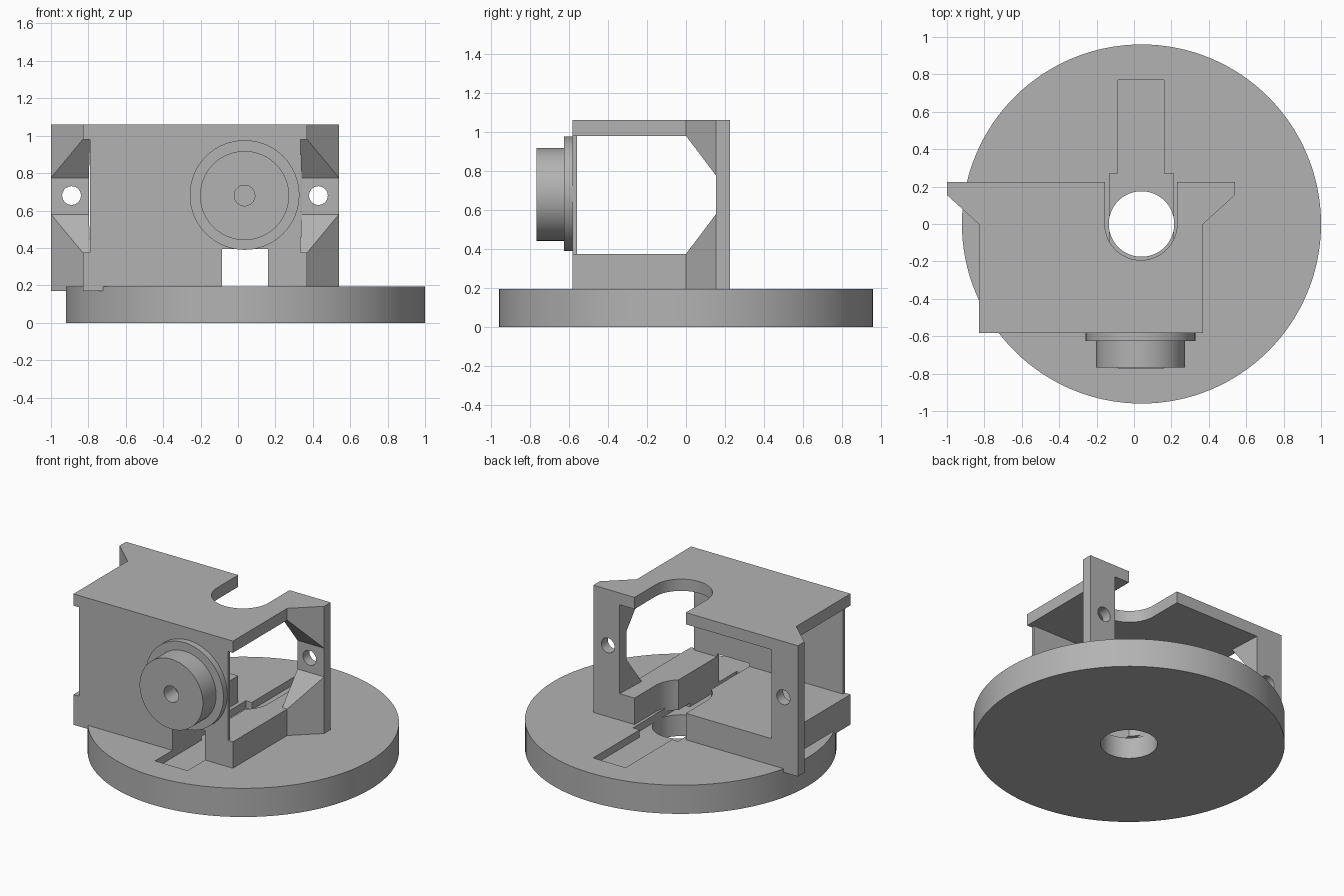
import bpy, bmesh, math

cube = bpy.data.objects.get("Cube")
if cube:
    bpy.data.objects.remove(cube, do_unlink=True)

grey = bpy.data.materials.new("plain grey")
grey.use_nodes = True
COLOUR = (0.45, 0.45, 0.45, 1)
grey.diffuse_color = COLOUR
grey.node_tree.nodes["Principled BSDF"].inputs["Base Color"].default_value = COLOUR

CX = 0.04        # axis of the base and the knob
HOLE_Z = 0.68    # height of knob and bolt holes


def prism(name, points, axis, lo, hi):
    """Extrude a closed 2D profile along an axis."""
    place = {"X": lambda a, b, h: (h, a, b),
             "Y": lambda a, b, h: (a, h, b),
             "Z": lambda a, b, h: (a, b, h)}[axis]
    bm = bmesh.new()
    low = [bm.verts.new(place(a, b, lo)) for a, b in points]
    high = [bm.verts.new(place(a, b, hi)) for a, b in points]
    bm.faces.new(low)
    bm.faces.new(high)
    for i in range(len(points)):
        j = (i + 1) % len(points)
        bm.faces.new((low[i], low[j], high[j], high[i]))
    bmesh.ops.recalc_face_normals(bm, faces=bm.faces)
    mesh = bpy.data.meshes.new(name)
    bm.to_mesh(mesh)
    bm.free()
    mesh.materials.append(grey)
    ob = bpy.data.objects.new(name, mesh)
    bpy.context.collection.objects.link(ob)
    return ob


def rect(a0, a1, b0, b1):
    return [(a0, b0), (a1, b0), (a1, b1), (a0, b1)]


def arc(a, b, r, start=0, sweep=360, n=96):
    count = n if sweep == 360 else n + 1
    angles = [math.radians(start + sweep * i / n) for i in range(count)]
    return [(a + r * math.cos(t), b + r * math.sin(t)) for t in angles]


def activate(ob):
    bpy.ops.object.select_all(action="DESELECT")
    ob.select_set(True)
    bpy.context.view_layer.objects.active = ob


def cut(ob, points, axis, lo, hi):
    """Subtract an extruded profile from an object."""
    cutter = prism("cutter", points, axis, lo, hi)
    cutter.hide_render = True
    mod = ob.modifiers.new("cut", "BOOLEAN")
    mod.operation = "DIFFERENCE"
    mod.solver = "EXACT"
    mod.object = cutter
    activate(ob)
    bpy.ops.object.modifier_apply(modifier=mod.name)
    bpy.data.objects.remove(cutter, do_unlink=True)


# Round base with centre hole and a shallow stepped groove
base = prism("round_base", arc(CX, 0, 0.96, n=128), "Z", 0, 0.195)
groove = [(-0.085, -0.77), (0.16, -0.77), (0.16, -0.27), (0.21, -0.27),
          (0.21, 0.27), (0.16, 0.27), (0.16, 0.77), (-0.085, 0.77),
          (-0.085, 0.27), (-0.13, 0.27), (-0.13, -0.27), (-0.085, -0.27)]
cut(base, groove, "Z", 0.145, 0.3)
cut(base, arc(CX, 0, 0.175), "Z", -0.1, 0.3)

# Bracket outline with flared rear wings and a U notch
outline = [(-1, 0.225), (-1, 0.155), (-0.83, 0), (-0.83, -0.583),
           (0.37, -0.583), (0.37, 0), (0.54, 0.155), (0.54, 0.225),
           (0.23, 0.225)]
outline += arc(CX - 0.003, 0, 0.193, 0, -180, 48) + [(-0.156, 0.225)]
bracket = prism("bracket_frame", outline, "Z", 0.17, 1.06)

# Side opening, leaving sloped gussets at the rear wings
side_profile = [(-0.8, 0.375), (0, 0.375), (0.155, 0.58),
                (0.155, 0.775), (0, 0.98), (-0.8, 0.98)]
cut(bracket, side_profile, "X", -1.2, 0.8)

# Rear window between the wing columns
window = [(-0.79, -0.3), (0.333, -0.3), (0.333, 0), (0.345, 0.3),
          (-0.805, 0.3), (-0.79, 0)]
cut(bracket, window, "Z", 0.375, 0.98)

# Bolt holes through the wings
for x in (-0.89, 0.43):
    cut(bracket, arc(x, HOLE_Z, 0.05, n=48), "Y", 0.1, 0.3)

# Thin front wall, inset from the bracket sides
wall = prism("front_wall", rect(-0.79, 0.333, 0.375, 0.98), "Y", -0.583, -0.56)

# Cable passage under the knob
for part in (bracket, wall):
    cut(part, rect(-0.085, 0.16, 0.1, 0.395), "Y", -0.7, 0)

# Stepped round knob with a blind centre hole
flange = prism("knob_flange", arc(CX - 0.005, HOLE_Z + 0.003, 0.293), "Y", -0.625, -0.583)
knob = prism("knob", arc(CX - 0.005, HOLE_Z, 0.238), "Y", -0.767, -0.625)
cut(knob, arc(CX - 0.005, HOLE_Z, 0.055, n=48), "Y", -0.8, -0.65)

for part in (base, bracket, wall, flange, knob):
    activate(part)
    bpy.ops.object.shade_smooth_by_angle(angle=math.radians(25))
